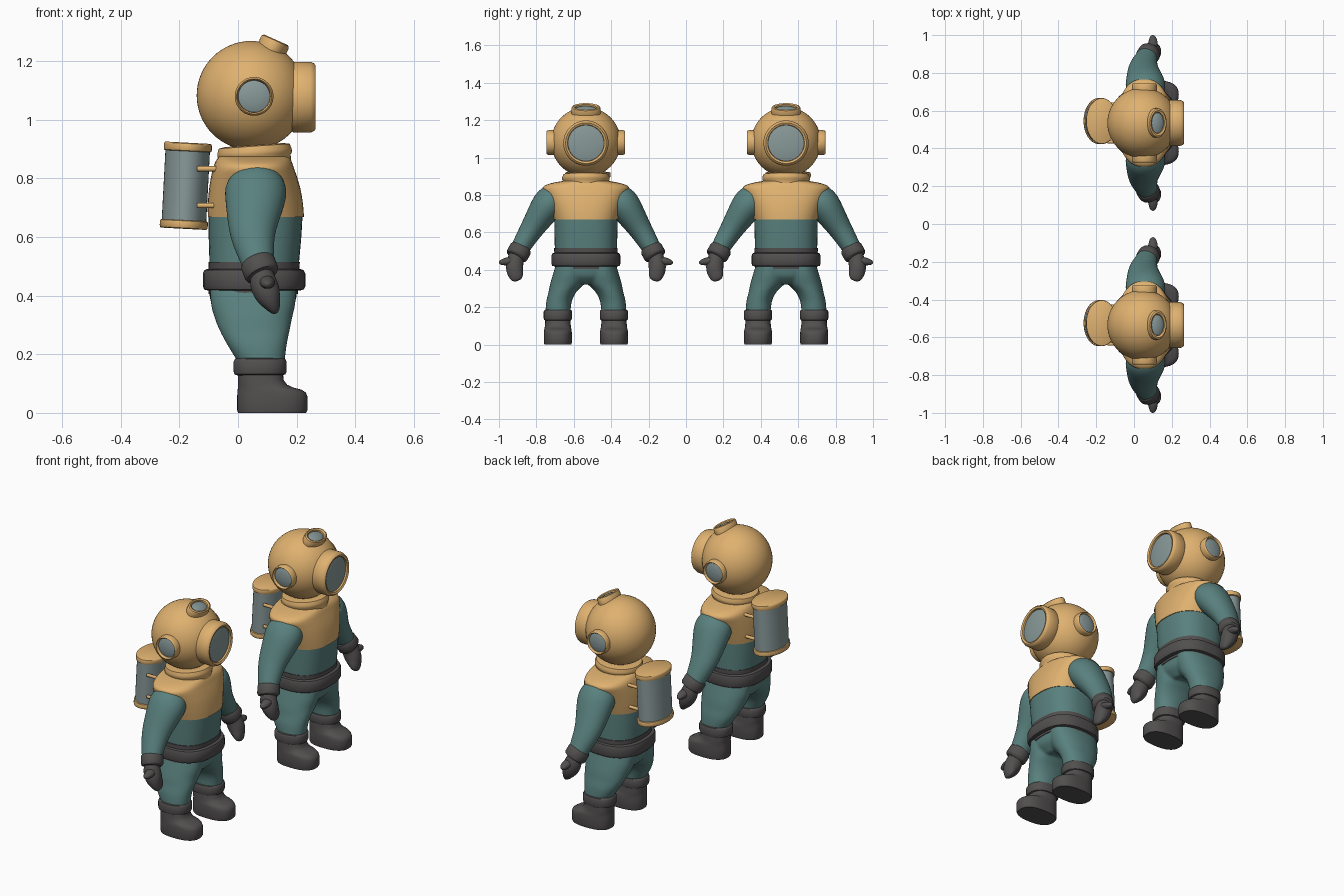
import bpy, bmesh
from math import cos, sin, pi, radians, copysign
from mathutils import Vector, Matrix

if "Cube" in bpy.data.objects:
    bpy.data.objects.remove(bpy.data.objects["Cube"])

DIVERS_Y = (-0.535, 0.535)


def material(name, rgb):
    m = bpy.data.materials.new(name)
    m.diffuse_color = (*rgb, 1)
    m.use_nodes = True
    m.node_tree.nodes["Principled BSDF"].inputs["Base Color"].default_value = m.diffuse_color
    return m


BRASS = material("brass", (0.74, 0.44, 0.16))
TEAL = material("teal_cloth", (0.10, 0.22, 0.21))
DARK = material("dark_rubber", (0.085, 0.078, 0.078))
GLASS = material("glass", (0.25, 0.32, 0.32))


def finish(name, bm, mat, matrix=None, mirror=False):
    """Smooth-shade with sharp corners and place one copy per diver."""
    if matrix:
        bm.transform(matrix)
    bmesh.ops.recalc_face_normals(bm, faces=bm.faces)
    for f in bm.faces:
        f.smooth = True
    for e in bm.edges:
        e.smooth = e.calc_face_angle(0) < radians(42)
    mesh = bpy.data.meshes.new(name)
    bm.to_mesh(mesh)
    bm.free()
    mesh.materials.append(mat)
    objs = []
    for y in DIVERS_Y:
        ob = bpy.data.objects.new(name, mesh)
        ob.location.y = y
        bpy.context.collection.objects.link(ob)
        if mirror:
            mod = ob.modifiers.new("Mirror", 'MIRROR')
            mod.use_axis = (False, True, False)
            mod.use_mirror_merge = False
        objs.append(ob)
    return objs


def refine(rings, steps):
    """Catmull-Rom interpolation between rings."""
    out = []
    for i in range(len(rings) - 1):
        p = [Vector(rings[min(max(j, 0), len(rings) - 1)]) for j in range(i - 1, i + 3)]
        for k in range(steps):
            t = k / steps
            out.append(0.5 * (2 * p[1] + (p[2] - p[0]) * t
                              + (2 * p[0] - 5 * p[1] + 4 * p[2] - p[3]) * t * t
                              + (3 * p[1] - p[0] - 3 * p[2] + p[3]) * t ** 3))
    return out + [Vector(rings[-1])]


def add_loft(bm, rings, n=2.0, steps=1, along=False, seg=48):
    """Skin superellipse rings (x, y, z, half_a, half_b), flat or square to the path."""
    rings = refine(rings, steps)
    pts = [Vector(r[:3]) for r in rings]
    loops = []
    for i, r in enumerate(rings):
        t = Vector((0, 0, 1))
        if along:
            t = (pts[min(i + 1, len(pts) - 1)] - pts[max(i - 1, 0)]).normalized()
        u = (Vector((1, 0, 0)) - t * t.x).normalized()
        v = t.cross(u)
        loop = []
        for k in range(seg):
            c, s = cos(2 * pi * k / seg), sin(2 * pi * k / seg)
            a = copysign(abs(c) ** (2 / n), c) * r[3]
            b = copysign(abs(s) ** (2 / n), s) * r[4]
            loop.append(bm.verts.new(pts[i] + u * a + v * b))
        loops.append(loop)
    for A, B in zip(loops, loops[1:]):
        for k in range(seg):
            j = (k + 1) % seg
            bm.faces.new((A[k], A[j], B[j], B[k]))
    bm.faces.new(loops[0])
    bm.faces.new(loops[-1])


def loft(name, rings, mat, matrix=None, mirror=False, **kw):
    bm = bmesh.new()
    add_loft(bm, rings, **kw)
    return finish(name, bm, mat, matrix, mirror)


def rows(data, cy=0.0):
    """Rows of (z, x_back, x_front, half_width) to rings."""
    return [(((a + b) / 2), cy, z, (b - a) / 2, w) for z, a, b, w in data]


def lathe(name, profile, mat, matrix=None, mirror=False, sx=1, sy=1):
    loft(name, [(0, 0, h, r * sx, r * sy) for r, h in profile], mat, matrix, mirror, seg=56)


# Helmet ball and neck collar
HELMET = Vector((0.045, 0, 1.083))
bm = bmesh.new()
bmesh.ops.create_uvsphere(bm, u_segments=56, v_segments=32, radius=0.186)
finish("helmet", bm, BRASS, Matrix.Translation(HELMET))
lathe("neck_collar", [(.122, -.04), (.122, -.012), (.127, -.006), (.127, .008), (.121, .024), (.10, .028)],
      BRASS, Matrix.Translation((.057, 0, .886)) @ Matrix.Rotation(radians(-4), 4, 'Y'))


# Windows: rounded rim with a slightly domed pane, outward along local z
def window(name, R, g, back, top, matrix, mirror=False, sx=1):
    b = min(0.02, R * 0.15)
    lathe(name + "_rim", [(R * .97, back), (R, back + .006), (R, top - b), (R - b * .3, top - b * .3),
                          ((R + g) / 2, top), (g + .002, top - .005), (g, top - .02)],
          BRASS, matrix, mirror, sx)
    lathe(name + "_glass", [(g + .001, top - .022), (g, top - .014), (g * .75, top - .009),
                            (g * .4, top - .006), (.001, top - .005)], GLASS, matrix, mirror, sx)


T = Matrix.Translation
window("front_window", .121, .096, .14, .22, T((.045, 0, 1.077)) @ Matrix.Rotation(pi / 2, 4, 'Y'))
window("side_window", .066, .054, .15, .21, T((.055, 0, 1.08)) @ Matrix.Rotation(-pi / 2, 4, 'X'), True)
window("top_window", .078, .054, .155, .208, T(HELMET) @ Matrix.Rotation(radians(24), 4, 'Y'), sx=.66)

# Breastplate and jacket
loft("breastplate", rows([(.668, -.103, .225, .173), (.71, -.103, .222, .186), (.76, -.099, .214, .203),
                          (.80, -.093, .203, .219), (.832, -.086, .192, .232), (.85, -.08, .186, .22),
                          (.864, -.073, .18, .18), (.874, -.065, .172, .125)]),
     BRASS, n=2.4, steps=3)
loft("jacket", rows([(.41, -.096, .2, .162), (.5, -.097, .207, .166), (.6, -.1, .216, .168),
                     (.69, -.1, .221, .17)]), TEAL, n=2.5, steps=3)

# Waistband and belt
loft("waistband", rows([(.405, -.1, .204, .166), (.515, -.1, .211, .17)]), DARK, n=2.5)
loft("belt", rows([(.418, -.105, .213, .17), (.421, -.115, .224, .18), (.432, -.12, .23, .184),
                   (.475, -.12, .23, .184), (.487, -.115, .224, .18), (.491, -.105, .213, .17)]), DARK, n=2.6)

# Trousers: hips and two legs fused together
leg = [(.43, -.096, .2, .08, .08), (.37, -.092, .195, .09, .088), (.325, -.08, .185, .101, .09),
       (.28, -.062, .176, .126, .074), (.23, -.035, .166, .144, .068), (.165, .005, .158, .15, .067)]
bm = bmesh.new()
for s in (-1, 1):
    add_loft(bm, [((a + b) / 2, s * c, z, (b - a) / 2, w) for z, a, b, c, w in leg], n=2.2, steps=4)
add_loft(bm, rows([(.44, -.097, .202, .162), (.40, -.097, .2, .162), (.36, -.085, .188, .135),
                   (.322, -.05, .15, .06)]), n=2.4, steps=4)
for ob in finish("trousers", bm, TEAL):
    mod = ob.modifiers.new("Fuse", 'REMESH')
    mod.mode = 'VOXEL'
    mod.voxel_size = 0.008
    mod.use_smooth_shade = True
    mod = ob.modifiers.new("Soften", 'SMOOTH')
    mod.factor = 0.5
    mod.iterations = 6

# Boots with cuffs
loft("boot", rows([(0, .0, .232, .072), (.01, -.003, .237, .075), (.055, -.003, .237, .075),
                   (.07, -.002, .231, .074), (.08, -.001, .215, .073), (.086, 0, .19, .071),
                   (.096, 0, .168, .07), (.112, 0, .156, .068), (.15, 0, .152, .067)], .15),
     DARK, mirror=True, n=2.5)
loft("boot_cuff", rows([(.128, -.003, .153, .066), (.132, -.012, .162, .073), (.142, -.015, .166, .076),
                        (.175, -.015, .166, .076), (.184, -.01, .161, .072), (.188, .0, .15, .062)], .15),
     DARK, mirror=True, n=2.3)

# Sleeves, wrist cuffs, gloves and thumbs
loft("sleeve", [(.06, .165, .785, .092, .078), (.06, .205, .745, .104, .085), (.05, .285, .625, .08, .064),
                (.063, .34, .535, .06, .052), (.075, .366, .488, .05, .047)],
     TEAL, mirror=True, steps=5, along=True)
loft("wrist_cuff", [(.063, .344, .522, .046, .046), (.065, .347, .517, .056, .056), (.068, .35, .51, .06, .06),
                    (.08, .368, .478, .06, .06), (.083, .371, .471, .056, .056), (.085, .374, .466, .046, .046)],
     DARK, mirror=True, along=True)
loft("glove", [(.08, .368, .48, .038, .042), (.088, .379, .44, .046, .045), (.102, .381, .402, .043, .045),
               (.118, .374, .368, .028, .038), (.127, .369, .348, .015, .026), (.13, .367, .341, .004, .008)],
     DARK, mirror=True, steps=4, along=True)
loft("thumb", [(.093, .38, .445, .03, .026), (.1, .418, .445, .026, .022), (.1, .447, .44, .019, .016),
               (.1, .46, .438, .011, .01), (.1, .465, .437, .002, .002)],
     DARK, mirror=True, steps=4, along=True, seg=32)

# Air tank: oval drum, end caps and brackets
TANK = T((-.178, .01, .775)) @ Matrix.Rotation(radians(3), 4, 'Y')
lathe("tank_drum", [(1, -.135), (1, .135)], GLASS, TANK, sx=.076, sy=.114)
for name, side in (("tank_bottom_cap", -1), ("tank_top_cap", 1)):
    lathe(name, [(.94, side * .118), (.985, side * .12), (1, side * .125), (1, side * .138),
                 (.985, side * .144), (.94, side * .147)], BRASS, TANK, sx=.082, sy=.122)
for name, z in (("upper_bracket", .833), ("lower_bracket", .708)):
    lathe(name, [(.007, -.14), (.009, -.137), (.009, -.04)], BRASS,
          T((0, .1, z)) @ Matrix.Rotation(pi / 2, 4, 'Y'), True)
